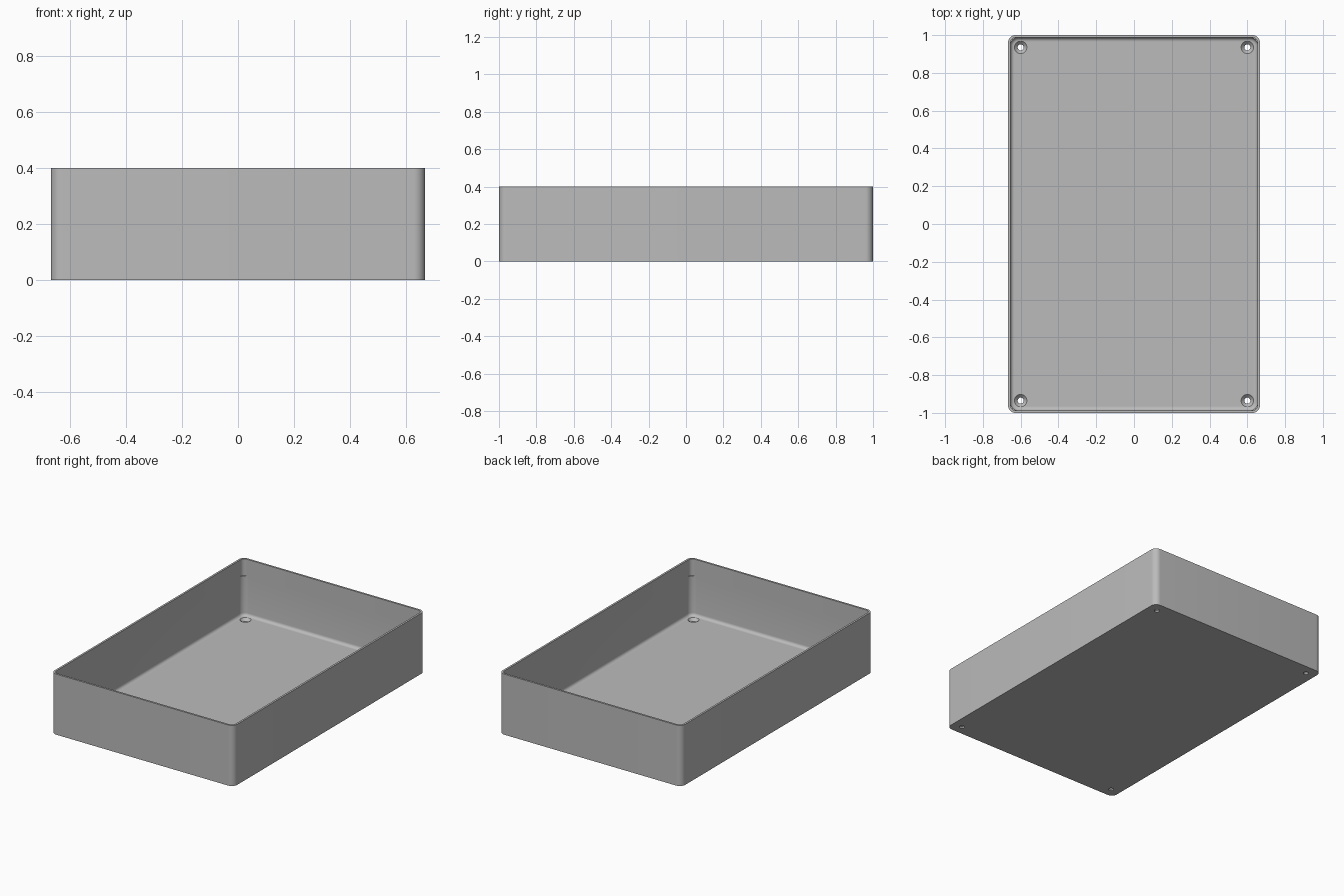
import bpy, bmesh, math

if "Cube" in bpy.data.objects:
    bpy.data.objects.remove(bpy.data.objects["Cube"])

HX, HY, H = 0.667, 1.0, 0.4      # half width, half length, height
R, WALL, FLOOR, FIL = 0.04, 0.013, 0.027, 0.02

grey = bpy.data.materials.new("plain grey")
grey.diffuse_color = (0.5, 0.5, 0.5, 1)
grey.use_nodes = True
grey.node_tree.nodes["Principled BSDF"].inputs["Base Color"].default_value = grey.diffuse_color


def ring(bm, inset, r, z, n=10):
    """Rounded rectangle loop of vertices, inset from the outer size."""
    out = []
    for k, (sx, sy) in enumerate(((1, 1), (-1, 1), (-1, -1), (1, -1))):
        cx, cy = sx * (HX - inset - r), sy * (HY - inset - r)
        for i in range(n + 1):
            a = math.pi / 2 * (k + i / n)
            out.append(bm.verts.new((cx + r * math.cos(a), cy + r * math.sin(a), z)))
    return out


def skin(bm, rings):
    """Join successive loops and cap both ends."""
    for a, b in zip(rings, rings[1:]):
        for i in range(len(a)):
            j = (i + 1) % len(a)
            bm.faces.new((a[i], a[j], b[j], b[i]))
    bm.faces.new(rings[0][::-1])
    bm.faces.new(rings[-1])
    bmesh.ops.recalc_face_normals(bm, faces=bm.faces)


def to_object(bm, name):
    me = bpy.data.meshes.new(name)
    bm.to_mesh(me)
    bm.free()
    ob = bpy.data.objects.new(name, me)
    bpy.context.collection.objects.link(ob)
    me.materials.append(grey)
    return ob


# Tray: outer wall, rim, inner wall with small corner ledges, floor fillet
bm = bmesh.new()
low_r = R
rings = [ring(bm, 0, R, 0), ring(bm, 0, R, H),
         ring(bm, WALL, R - WALL, H), ring(bm, WALL, R - WALL, 0.29),
         ring(bm, WALL, low_r, 0.29)]
for i in range(7):
    a = math.pi / 2 * i / 6
    d = FIL * (1 - math.cos(a))
    rings.append(ring(bm, WALL + d, low_r - d, FLOOR + FIL * (1 - math.sin(a))))
skin(bm, rings)
tray = to_object(bm, "tray")

# Countersunk screw holes in the four floor corners
bm = bmesh.new()
for x in (-0.6, 0.6):
    for y in (-0.935, 0.935):
        loops = [[bm.verts.new((x + r * math.cos(math.tau * i / 32),
                                y + r * math.sin(math.tau * i / 32), z)) for i in range(32)]
                 for r, z in ((0.016, -0.02), (0.016, 0.01), (0.033, FLOOR), (0.033, 0.06))]
        skin(bm, loops)
cutter = to_object(bm, "hole_cutter")
cutter.hide_render = True

mod = tray.modifiers.new("screw holes", 'BOOLEAN')
mod.operation = 'DIFFERENCE'
mod.solver = 'EXACT'
mod.object = cutter
bpy.context.view_layer.objects.active = tray
tray.select_set(True)
cutter.select_set(False)
bpy.ops.object.modifier_apply(modifier=mod.name)
bpy.data.objects.remove(cutter)
bpy.ops.object.shade_smooth_by_angle(angle=math.radians(30))
